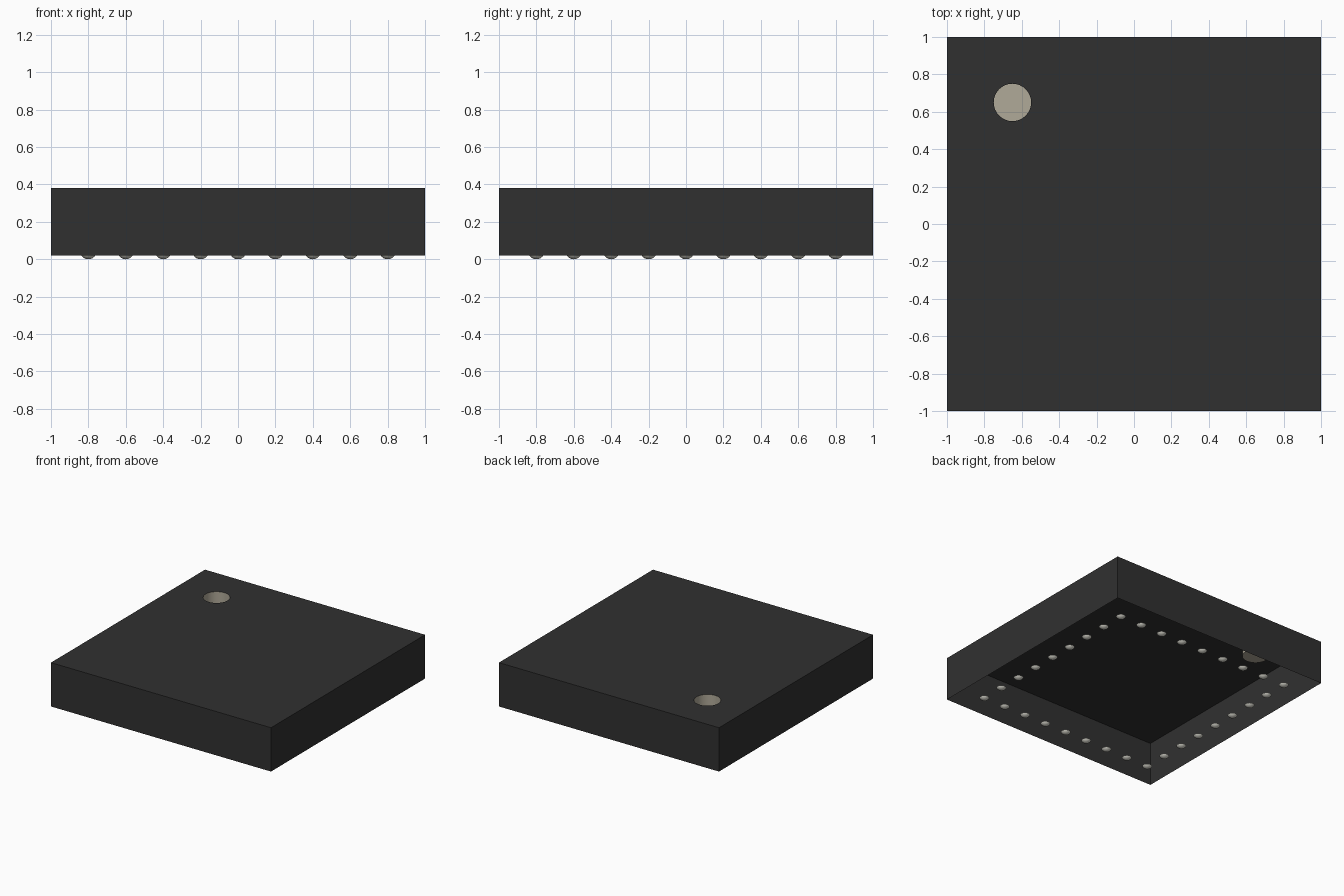
import bpy, bmesh, math
from mathutils import Matrix, Vector

cube = bpy.data.objects.get("Cube")
if cube:
    bpy.data.objects.remove(cube, do_unlink=True)

TOP, BOTTOM = 0.38, 0.02            # package body heights
DOT_X, DOT_Y, DOT_R, DOT_DEPTH = -0.65, 0.65, 0.10, 0.10
SEGMENTS = 32


def material(name, rgb):
    mat = bpy.data.materials.new(name)
    mat.use_nodes = True
    mat.diffuse_color = (*rgb, 1)
    bsdf = mat.node_tree.nodes["Principled BSDF"]
    bsdf.inputs["Base Color"].default_value = (*rgb, 1)
    bsdf.inputs["Roughness"].default_value = 0.6
    return mat


def finish(bm, name, mat):
    mesh = bpy.data.meshes.new(name)
    bm.to_mesh(mesh)
    bm.free()
    mesh.materials.append(mat)
    return mesh


def place(name, mesh, location=(0, 0, 0)):
    obj = bpy.data.objects.new(name, mesh)
    obj.location = location
    bpy.context.collection.objects.link(obj)
    return obj


def ring(bm, points):
    verts = [bm.verts.new(p) for p in points]
    edges = [bm.edges.new((verts[i - 1], verts[i])) for i in range(len(verts))]
    return verts, edges


def circle(z):
    return [(DOT_X + DOT_R * math.cos(a), DOT_Y + DOT_R * math.sin(a), z)
            for a in (2 * math.pi * i / SEGMENTS for i in range(SEGMENTS))]


black = material("black plastic", (0.030, 0.0295, 0.0295))
tan = material("light brown marker", (0.435, 0.398, 0.316))
metal = material("grey metal", (0.645, 0.638, 0.572))

# Body: square lid with a round opening and four walls, open underneath
bm = bmesh.new()
corners, outline = ring(bm, [(-1, -1, TOP), (1, -1, TOP), (1, 1, TOP), (-1, 1, TOP)])
_, opening = ring(bm, circle(TOP))
bmesh.ops.triangle_fill(bm, use_beauty=True, use_dissolve=False,
                        edges=outline + opening, normal=(0, 0, 1))
lower = [bm.verts.new((v.co.x, v.co.y, BOTTOM)) for v in corners]
for i in range(4):
    bm.faces.new((lower[i - 1], lower[i], corners[i], corners[i - 1]))
bm.normal_update()
for face in bm.faces:               # every face looks outwards
    outward = face.calc_center_median() - Vector((0, 0, 0.2))
    if face.normal.dot(outward) < 0:
        face.normal_flip()
place("package_body", finish(bm, "package_body", black))

# Corner marker: round recess sunk into the lid
bm = bmesh.new()
rim, _ = ring(bm, circle(TOP))
floor, _ = ring(bm, circle(TOP - DOT_DEPTH))
bm.faces.new(floor)
for i in range(SEGMENTS):
    wall = bm.faces.new((rim[i - 1], rim[i], floor[i], floor[i - 1]))
    wall.smooth = True
for edge in bm.edges:
    if len(edge.link_faces) == 2 and any(len(f.verts) > 4 for f in edge.link_faces):
        edge.smooth = False
place("corner_marker", finish(bm, "corner_marker", tan))

# Contact: shallow cap of a ball hanging below the body
BALL_R = 0.044
bm = bmesh.new()
bmesh.ops.create_uvsphere(bm, u_segments=20, v_segments=24, radius=BALL_R,
                          matrix=Matrix.Translation((0, 0, BALL_R)))
bmesh.ops.bisect_plane(bm, geom=bm.verts[:] + bm.edges[:] + bm.faces[:],
                       plane_co=(0, 0, BOTTOM), plane_no=(0, 0, 1), clear_outer=True)
for face in bm.faces:
    face.smooth = True
contact = finish(bm, "contact", metal)

# Contacts: nine along each edge, sharing the corners
count = 0
for i in range(-4, 5):
    for j in range(-4, 5):
        if max(abs(i), abs(j)) == 4:
            count += 1
            place(f"contact_{count:02d}", contact, (i * 0.2, j * 0.2, 0))
